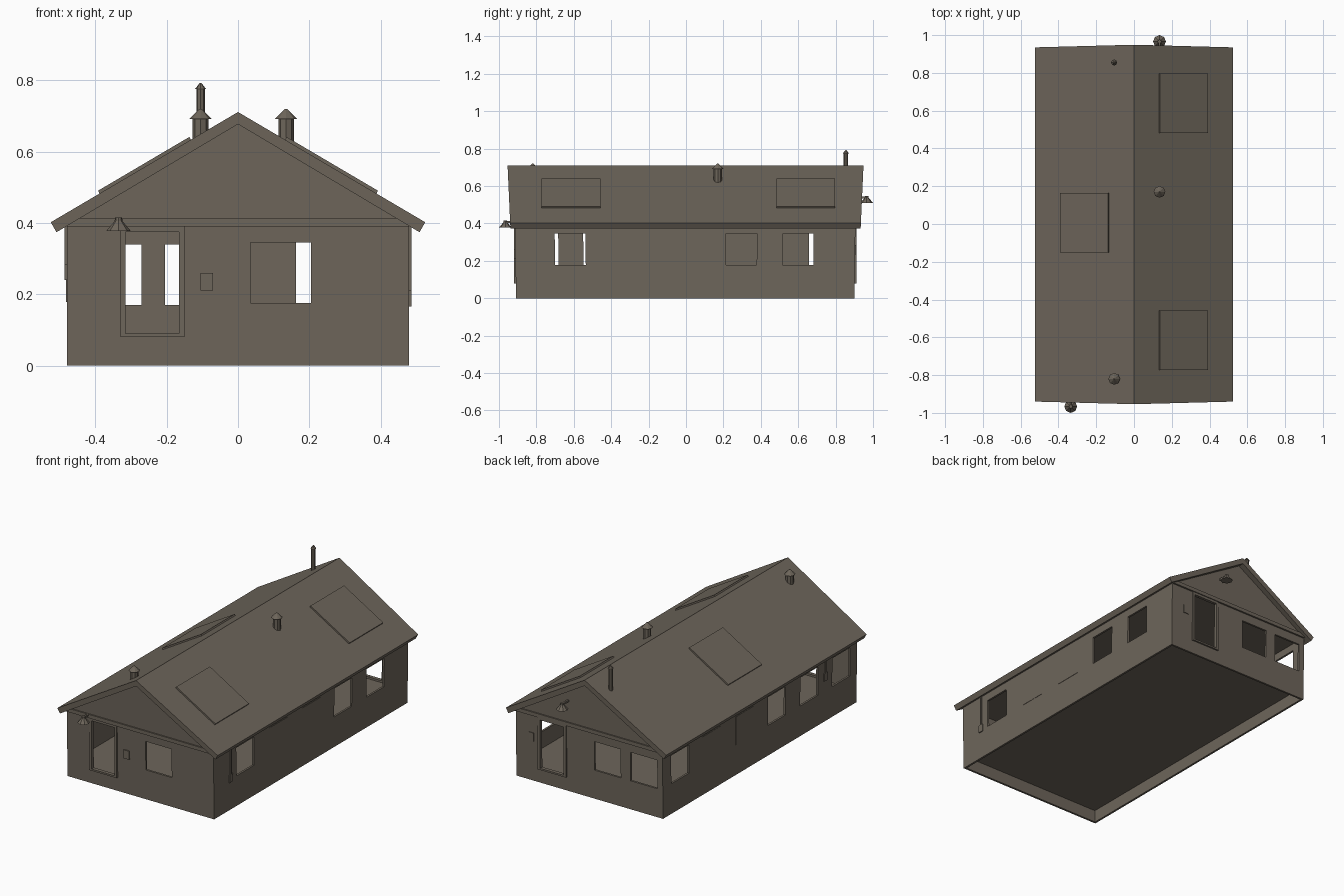
import bpy, bmesh, math
from mathutils import Vector, Matrix

if "Cube" in bpy.data.objects:
    bpy.data.objects.remove(bpy.data.objects["Cube"])

mat = bpy.data.materials.new("weathered brown")
mat.diffuse_color = (0.155, 0.132, 0.104, 1)
mat.use_nodes = True
mat.node_tree.nodes["Principled BSDF"].inputs["Base Color"].default_value = mat.diffuse_color


def finish(bm, name):
    bmesh.ops.recalc_face_normals(bm, faces=bm.faces)
    me = bpy.data.meshes.new(name)
    bm.to_mesh(me)
    bm.free()
    me.materials.append(mat)
    ob = bpy.data.objects.new(name, me)
    bpy.context.collection.objects.link(ob)
    return ob


def box(name, lo, hi, rot=None, at=(0, 0, 0)):
    bm = bmesh.new()
    lo, hi = Vector(lo), Vector(hi)
    size, mid = hi - lo, (lo + hi) / 2
    bmesh.ops.create_cube(bm, size=1)
    for v in bm.verts:
        v.co = Vector(v.co * size) + mid
        if rot:
            v.co = rot @ v.co
        v.co += Vector(at)
    return finish(bm, name)


def lathe(name, x, y, rings, sides=8):
    """Stack of (radius, z) rings, capped."""
    bm = bmesh.new()
    loops = []
    for r, z in rings:
        loops.append([bm.verts.new((x + r * math.cos(2 * math.pi * i / sides),
                                    y + r * math.sin(2 * math.pi * i / sides), z))
                      for i in range(sides)])
    for a, b in zip(loops, loops[1:]):
        for i in range(sides):
            j = (i + 1) % sides
            bm.faces.new((a[i], a[j], b[j], b[i]))
    bm.faces.new(loops[0])
    bm.faces.new(loops[-1])
    return finish(bm, name)


def prism(name, profile, front, back):
    """Profile in x,z between two y positions that may depend on z."""
    bm = bmesh.new()
    a = [bm.verts.new((x, front(z), z)) for x, z in profile]
    b = [bm.verts.new((x, back(z), z)) for x, z in profile]
    n = len(profile)
    for i in range(n):
        j = (i + 1) % n
        bm.faces.new((a[i], a[j], b[j], b[i]))
    bm.faces.new(a)
    bm.faces.new(b)
    return finish(bm, name)


def wall(name, place, u0, u1, top, holes):
    """Flat wall with rectangular openings (ua, ub, za, zb)."""
    bm = bmesh.new()
    us = sorted({u0, u1} | {h[0] for h in holes} | {h[1] for h in holes})
    zs = sorted({0, top} | {h[2] for h in holes} | {h[3] for h in holes})
    grid = {(u, z): bm.verts.new(place(u, z)) for u in us for z in zs}
    for ua, ub in zip(us, us[1:]):
        for za, zb in zip(zs, zs[1:]):
            cu, cz = (ua + ub) / 2, (za + zb) / 2
            if any(h[0] < cu < h[1] and h[2] < cz < h[3] for h in holes):
                continue
            bm.faces.new([grid[k] for k in ((ua, za), (ub, za), (ub, zb), (ua, zb))])
    bmesh.ops.delete(bm, geom=[v for v in bm.verts if not v.link_faces], context='VERTS')
    ob = finish(bm, name)
    m = ob.modifiers.new("thickness", 'SOLIDIFY')
    m.thickness, m.offset = 0.012, 0


def front_y(z):
    return -0.908 - 0.02 * z


def back_y(z):
    return 0.9 + 0.015 * z


# Walls with door and window openings
Z0, Z1 = 0.178, 0.345
wall("front_wall", lambda u, z: (u, front_y(z) + 0.006, z), -0.48, 0.48, 0.4,
     [(-0.315, -0.165, 0.09, 0.375), (0.035, 0.205, 0.175, 0.345)])
wall("back_wall", lambda u, z: (u, back_y(z) - 0.006, z), -0.48, 0.48, 0.4,
     [(0.163, 0.318, 0.09, 0.375), (-0.205, -0.033, 0.17, 0.34), (-0.445, -0.27, 0.17, 0.34)])
right = [(c - 0.083, c + 0.083, Z0, Z1) for c in (-0.622, 0.305, 0.612)]
left = [(c - 0.084, c + 0.084, Z0, Z1) for c in (-0.77, -0.467, -0.16, 0.755)]


def side_place(s):
    def place(u, z):
        t = (u + 0.92) / 1.84
        return (s * 0.474, front_y(z) * (1 - t) + back_y(z) * t, z)
    return place


wall("right_wall", side_place(1), -0.92, 0.92, 0.4, right)
wall("left_wall", side_place(-1), -0.92, 0.92, 0.4, left)

# Closed window panels, thin plates on the side walls
for s, cs in ((1, (-0.31, 0.0)), (-1, (0.14, 0.45))):
    for c in cs:
        box("closed_window", (s * 0.48 - 0.002, c - 0.083, Z0), (s * 0.48 + 0.002, c + 0.083, Z1))

# Floor and ceiling
box("floor", (-0.475, -0.905, 0.073), (0.475, 0.897, 0.079))
box("ceiling", (-0.475, -0.91, 0.388), (0.475, 0.9, 0.394))

# Gable roof with slightly leaning ends
prism("roof", [(-0.525, 0.402), (0, 0.711), (0.525, 0.402),
               (0.509, 0.374), (0, 0.677), (-0.509, 0.374)],
      lambda z: -0.94 - 0.045 * (z - 0.4), lambda z: 0.935 + 0.045 * (z - 0.4))

# Gable ends and tie beams
tri = [(-0.46, 0.405), (0, 0.68), (0.46, 0.405)]
prism("front_gable", tri, lambda z: front_y(z) - 0.002, lambda z: front_y(z) + 0.012)
prism("back_gable", tri, lambda z: back_y(z) - 0.012, lambda z: back_y(z) + 0.002)
box("front_beam", (-0.478, -0.926, 0.39), (0.478, -0.905, 0.412))
box("back_beam", (-0.478, 0.895, 0.39), (0.478, 0.916, 0.412))

# Door frames
for name, xa, xb, y in (("front", -0.315, -0.165, -0.914), ("back", 0.163, 0.318, 0.905)):
    ya, yb = y - 0.006, y + 0.006
    box(name + "_door_jamb_a", (xa - 0.015, ya, 0.08), (xa, yb, 0.39))
    box(name + "_door_jamb_b", (xb, ya, 0.08), (xb + 0.015, yb, 0.39))
    box(name + "_door_head", (xa, ya, 0.375), (xb, yb, 0.39))
    box(name + "_door_sill", (xa, ya, 0.08), (xb, yb, 0.09))

# Wall plates beside the doors
box("front_wall_plate", (-0.105, -0.92, 0.21), (-0.07, -0.91, 0.26))
box("back_wall_plate", (0.362, 0.9, 0.235), (0.397, 0.908, 0.285))

# Roof panels following the slope
pitch = math.atan2(0.309, 0.525)
half = 0.128 / math.cos(pitch)
for s, yc in ((1, -0.615), (1, 0.64), (-1, 0.007)):
    xc = 0.26
    box("roof_panel", (-half, -0.157, -0.006), (half, 0.157, 0.009),
        Matrix.Rotation(s * pitch, 3, 'Y'), (s * xc, yc, 0.711 - 0.5886 * xc))

# Chimney vents with cone caps
for x, y in ((0.135, 0.17), (-0.105, -0.82)):
    lathe("roof_vent", x, y, [(0.022, 0.6), (0.022, 0.692), (0.031, 0.692), (0.003, 0.72)])
lathe("flue_pipe", -0.105, 0.855, [(0.012, 0.62), (0.012, 0.775), (0.016, 0.775), (0.002, 0.793)])

# Shaded lamps on both ends
for s, x, z in ((-1, -0.335, 0.378), (1, 0.135, 0.51)):
    y = s * 0.966
    lathe("lamp_shade", x, y, [(0.034, z), (0.011, z + 0.027), (0.01, z + 0.037)])
    ends = sorted((s * 0.905, y))
    box("lamp_arm", (x - 0.005, ends[0], z + 0.024), (x + 0.005, ends[1], z + 0.034))

# Conduits and meter boxes on the long sides
for s, y, z in ((1, -0.755, 0.165), (-1, -0.618, 0.24)):
    xs = sorted((s * 0.476, s * 0.486))
    box("conduit", (xs[0], y - 0.006, z + 0.045), (xs[1], y + 0.006, 0.395))
    box("meter_box", (xs[0], y - 0.016, z), (xs[1], y + 0.016, z + 0.045))
